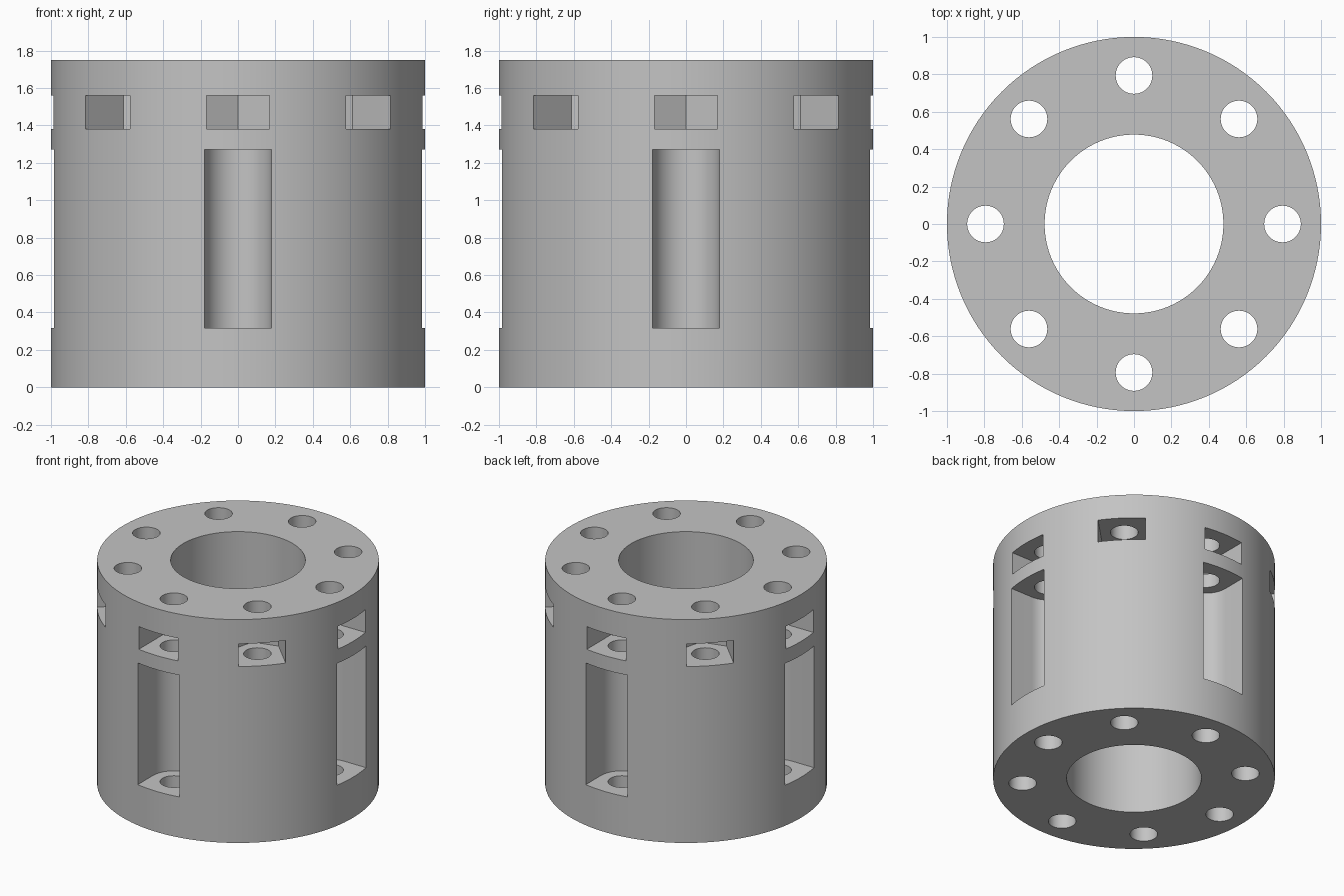
import bpy
import bmesh
from math import cos, sin, pi, radians

cube = bpy.data.objects.get("Cube")
if cube:
    bpy.data.objects.remove(cube, do_unlink=True)

HEIGHT = 1.75
BOLT_CIRCLE = 0.794

grey = bpy.data.materials.new("plain grey")
grey.use_nodes = True
colour = (0.55, 0.55, 0.55, 1)
grey.diffuse_color = colour
grey.node_tree.nodes["Principled BSDF"].inputs["Base Color"].default_value = colour


def arc(radius, start, end, steps, cx=0.0):
    """Points on an arc, both ends included, angles in degrees."""
    angles = [radians(start + (end - start) * i / steps) for i in range(steps + 1)]
    return [(cx + radius * cos(a), radius * sin(a)) for a in angles]


def circle(radius, steps, cx=0.0):
    return arc(radius, 0, 360, steps, cx)[:-1]


def prisms(name, profile, z0, z1, count=1):
    """Extrude a profile from z0 to z1 and repeat it around the z axis."""
    bm = bmesh.new()
    for k in range(count):
        a = 2 * pi * k / count
        ring = [bm.verts.new((x * cos(a) - y * sin(a), x * sin(a) + y * cos(a), z0))
                for x, y in profile]
        base = bm.faces.new(ring)
        top = bmesh.ops.extrude_face_region(bm, geom=[base])["geom"]
        moved = [v for v in top if isinstance(v, bmesh.types.BMVert)]
        bmesh.ops.translate(bm, verts=moved, vec=(0, 0, z1 - z0))
    bmesh.ops.recalc_face_normals(bm, faces=bm.faces)
    mesh = bpy.data.meshes.new(name)
    bm.to_mesh(mesh)
    bm.free()
    mesh.materials.append(grey)
    obj = bpy.data.objects.new(name, mesh)
    bpy.context.collection.objects.link(obj)
    return obj


# Main cylinder
body = prisms("flanged_cylinder", circle(1.0, 128), 0, HEIGHT)

# Central bore and bolt holes, right through
bore = prisms("bore_cutter", circle(0.478, 96), -0.1, HEIGHT + 0.1)
holes = prisms("bolt_hole_cutter", circle(0.098, 48, BOLT_CIRCLE), -0.1, HEIGHT + 0.1, 8)

# Nut pockets: half hexagon pointing inward, open to the outside
half_hexagon = arc(0.196, 120, 240, 2, BOLT_CIRCLE)
pocket = half_hexagon + [(1.2, half_hexagon[-1][1]), (1.2, half_hexagon[0][1])]
pockets = prisms("nut_pocket_cutter", pocket, 1.382, 1.56, 8)

# Tall access slots: round inner end, open to the outside
slot = arc(0.18, 90, 270, 32, BOLT_CIRCLE) + [(1.2, -0.18), (1.2, 0.18)]
slots = prisms("access_slot_cutter", slot, 0.318, 1.272, 4)

# Cut everything out of the body
cutters = [bore, slots, pockets, holes]
for cutter in cutters:
    cutter.hide_render = True
    mod = body.modifiers.new(cutter.name, "BOOLEAN")
    mod.operation = "DIFFERENCE"
    mod.solver = "EXACT"
    mod.object = cutter

bpy.ops.object.select_all(action="DESELECT")
body.select_set(True)
bpy.context.view_layer.objects.active = body
for cutter in cutters:
    bpy.ops.object.modifier_apply(modifier=cutter.name)
    bpy.data.objects.remove(cutter, do_unlink=True)

bpy.ops.object.shade_smooth_by_angle(angle=radians(30))
